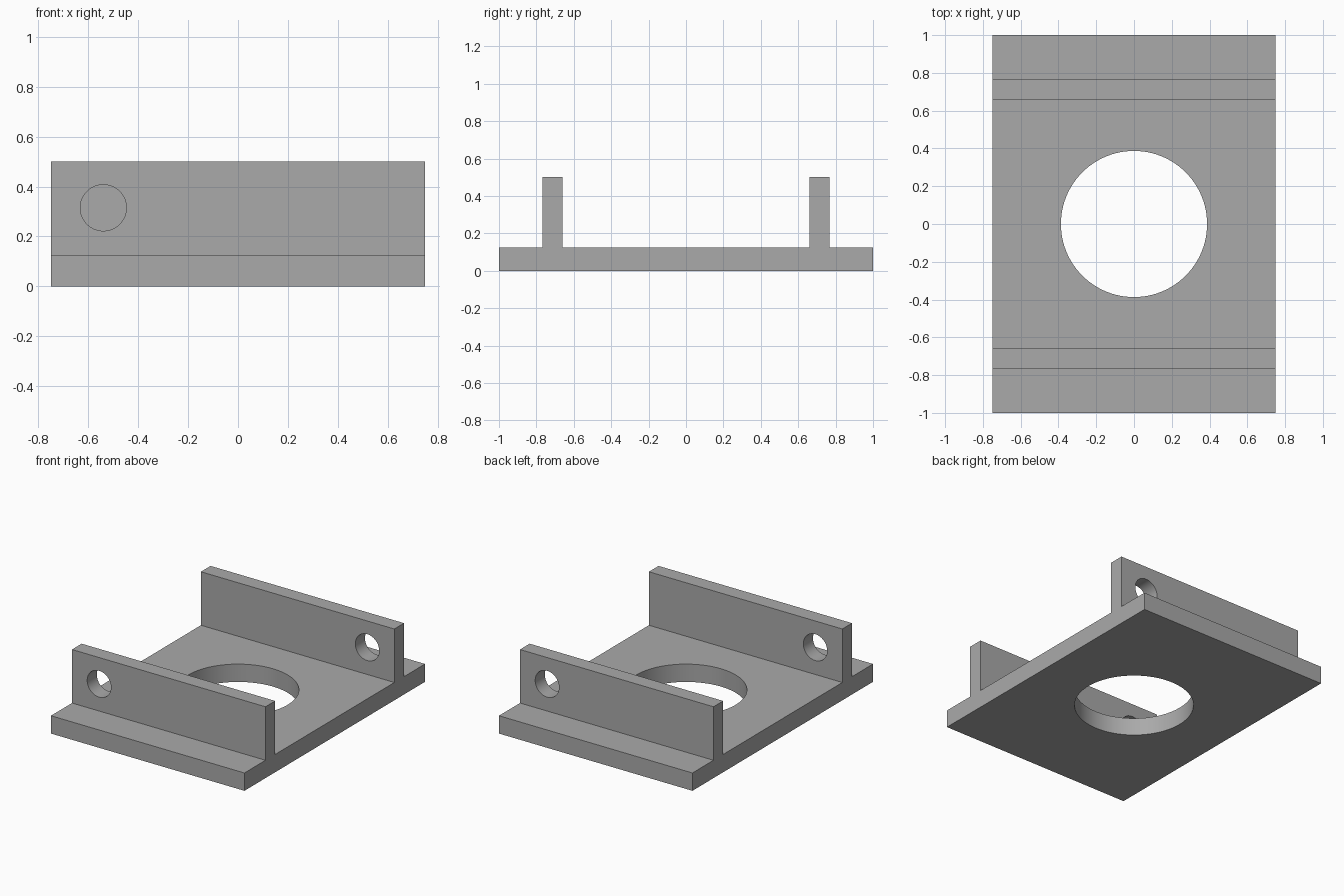
import bpy, bmesh, math

cube = bpy.data.objects.get("Cube")
if cube:
    bpy.data.objects.remove(cube, do_unlink=True)

HALF_X, HALF_Y = 0.75, 1.0
BASE_Z, TOP_Z = 0.125, 0.5
WALL_IN, WALL_OUT = 0.66, 0.767
BORE_R = 0.387
PIN_R, PIN_X, PIN_Z = 0.0925, 0.54, 0.315

# Material
grey = bpy.data.materials.new("plain grey")
grey.use_nodes = True
grey.diffuse_color = (0.4, 0.4, 0.4, 1)
grey.node_tree.nodes["Principled BSDF"].inputs["Base Color"].default_value = grey.diffuse_color

# Bracket: side profile (y, z), mirrored across the middle, extruded along x
half = [(HALF_Y, 0), (HALF_Y, BASE_Z), (WALL_OUT, BASE_Z), (WALL_OUT, TOP_Z),
        (WALL_IN, TOP_Z), (WALL_IN, BASE_Z)]
profile = half + [(-y, z) for y, z in reversed(half)]
bm = bmesh.new()
face = bm.faces.new([bm.verts.new((-HALF_X, y, z)) for y, z in profile])
grown = bmesh.ops.extrude_face_region(bm, geom=[face])["geom"]
bmesh.ops.translate(bm, vec=(2 * HALF_X, 0, 0),
                    verts=[g for g in grown if isinstance(g, bmesh.types.BMVert)])
bmesh.ops.recalc_face_normals(bm, faces=bm.faces)
mesh = bpy.data.meshes.new("bracket")
bm.to_mesh(mesh)
bm.free()
bracket = bpy.data.objects.new("bracket", mesh)
bpy.context.collection.objects.link(bracket)
mesh.materials.append(grey)


def drill(name, radius, depth, location, rotation=(0, 0, 0)):
    """Cut a round hole through the bracket."""
    bpy.ops.mesh.primitive_cylinder_add(vertices=96, radius=radius, depth=depth,
                                        location=location, rotation=rotation)
    cutter = bpy.context.object
    cutter.name = name
    cutter.hide_render = True
    cutter.data.materials.append(grey)
    cut = bracket.modifiers.new(name, 'BOOLEAN')
    cut.operation = 'DIFFERENCE'
    cut.solver = 'EXACT'
    cut.object = cutter
    bpy.context.view_layer.objects.active = bracket
    bpy.ops.object.modifier_apply(modifier=name)
    bpy.data.objects.remove(cutter, do_unlink=True)


# Central bore, then one pin hole per wall at opposite ends
drill("centre_bore", BORE_R, 1, (0, 0, 0))
for side, label in ((-1, "front"), (1, "back")):
    drill(label + "_pin_hole", PIN_R, 0.4,
          (side * PIN_X, side * (WALL_IN + WALL_OUT) / 2, PIN_Z), (math.pi / 2, 0, 0))

# Smooth bores, crisp edges
bpy.ops.object.select_all(action='DESELECT')
bracket.select_set(True)
bpy.context.view_layer.objects.active = bracket
bpy.ops.object.shade_smooth_by_angle(angle=math.radians(30))
